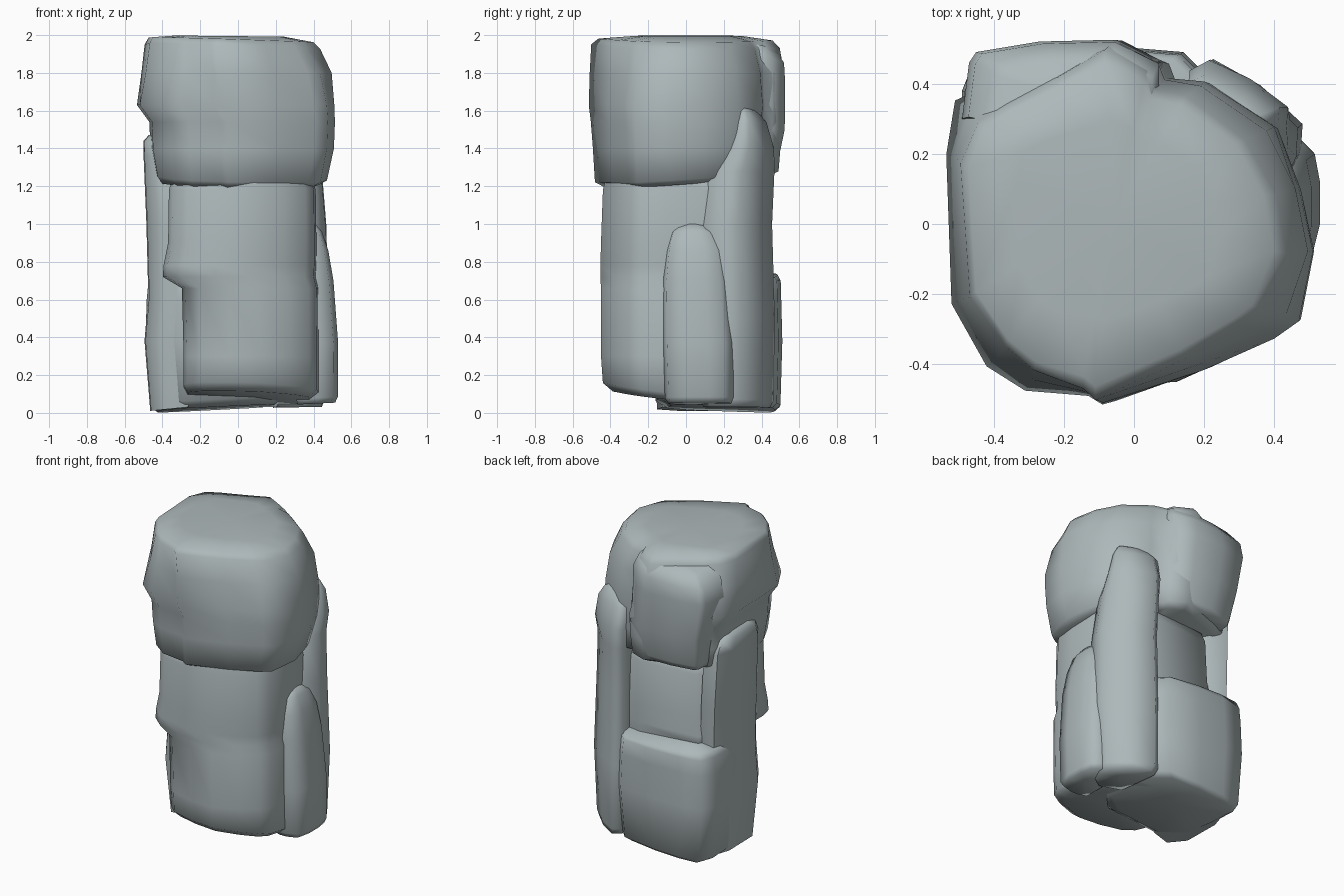
import bpy, bmesh, math
from mathutils import Vector

stone = bpy.data.materials.new("grey_stone")
stone.diffuse_color = (0.42, 0.48, 0.49, 1)


def rock(name, foot, levels):
    """Loft a footprint through levels: (z, x scale, y scale, x shift, y shift, x tilt, y tilt[, corner rounding])."""
    bm = bmesh.new()
    n = len(foot)
    px = sum(p[0] for p in foot) / n
    py = sum(p[1] for p in foot) / n
    rings = []
    for z, sx, sy, dx, dy, tx, ty, *rounding in levels:
        ring = []
        for x, y in foot:
            qx, qy = (x - px) * sx, (y - py) * sy
            k = 1 - sum(rounding) * abs(qx * qy)
            qx, qy = qx * k, qy * k
            ring.append(bm.verts.new((px + qx + dx, py + qy + dy, z + tx * qx + ty * qy)))
        rings.append(ring)
    for a, b in zip(rings, rings[1:]):
        for i in range(n):
            j = (i + 1) % n
            bm.faces.new((a[i], a[j], b[j], b[i]))
    # fan caps around the middle of each end
    for ring in (rings[0], rings[-1]):
        mid = sum((v.co for v in ring), Vector()) / n
        c = bm.verts.new(mid)
        for i in range(n):
            bm.faces.new((ring[i], ring[(i + 1) % n], c))
    bmesh.ops.recalc_face_normals(bm, faces=bm.faces[:])
    me = bpy.data.meshes.new(name)
    bm.to_mesh(me)
    bm.free()
    me.materials.append(stone)
    ob = bpy.data.objects.new(name, me)
    bpy.context.collection.objects.link(ob)
    bpy.ops.object.select_all(action='DESELECT')
    ob.select_set(True)
    bpy.context.view_layer.objects.active = ob
    bpy.ops.object.shade_smooth_by_angle(angle=math.radians(75))
    return ob


# large cap boulder
rock("cap_boulder",
     [(-.535, .2), (-.51, .355), (-.4, .41), (-.22, .47), (-.06, .525), (.07, .47), (.09, .42), (.2, .41),
      (.4, .28), (.47, .1), (.51, -.08), (.47, -.28), (.4, -.33), (.2, -.42), (-.09, -.52), (-.13, -.495),
      (-.31, -.48), (-.42, -.41), (-.52, -.23)],
     [(1.22, .8, .82, .02, 0, -.02, .07),
      (1.25, .87, .93, .03, 0, -.03, .06),
      (1.4, .93, .95, .035, 0, 0, 0),
      (1.54, .94, .97, .035, 0, 0, 0),
      (1.63, 1, .99, 0, 0, 0, 0),
      (1.8, 1, 1, 0, 0, 0, 0, .5),
      (1.94, .95, .98, -.025, -.01, -.03, -.02, .95),
      (1.975, .88, .9, -.03, -.01, -.03, -.01, .9),
      (1.995, .55, .55, -.03, 0, -.01, 0)])

# slab leaning on the back left of the cap
rock("cap_back_slab",
     [(-.49, .3), (-.47, .46), (-.45, .49), (-.27, .52), (-.06, .525), (.07, .46), (.07, .35), (-.05, .25),
      (-.35, .25)],
     [(1.28, .86, .8, .05, -.03, 0, 0),
      (1.31, .9, .9, .05, -.03, 0, 0),
      (1.5, .95, .98, .035, 0, 0, 0),
      (1.75, 1, 1, 0, 0, 0, 0),
      (1.87, .97, .95, .01, 0, .05, -.2),
      (1.94, .8, .8, .04, -.03, .05, -.2)])

# central column, narrower at the lower left, chamfered at the front right
rock("column",
     [(-.37, -.25), (-.37, .22), (-.3, .33), (.1, .36), (.36, .3), (.41, .1), (.415, -.1), (.405, -.24),
      (.36, -.31), (.25, -.38), (.08, -.45), (-.1, -.44), (-.27, -.4), (-.35, -.33)],
     [(.08, .82, .84, .03, .01, -.03, -.12),
      (.12, .91, .97, .045, 0, -.03, -.12),
      (.3, .91, 1, .045, 0, 0, 0),
      (.66, .92, 1, .04, 0, 0, 0),
      (.72, 1.03, 1.01, -.015, 0, 0, 0),
      (.78, 1.03, 1.01, -.012, 0, 0, 0),
      (.9, 1, 1, 0, 0, 0, 0),
      (1.18, .99, .97, 0, 0, 0, 0),
      (1.28, .92, .9, 0, 0, 0, 0)])

# tall slab at the back right
rock("tall_slab",
     [(.16, .43), (.22, .47), (.35, .395), (.465, .285), (.46, .2), (.42, .11), (.36, .07), (.2, .13)],
     [(.03, .85, .88, 0, 0, .02, 0),
      (.07, .96, .97, 0, 0, .02, 0),
      (.5, 1.04, 1, .01, 0, 0, 0),
      (1.0, .98, .98, .005, -.01, 0, 0),
      (1.28, .92, .92, -.01, .015, 0, 0),
      (1.4, .92, .72, -.015, .055, 0, 0),
      (1.54, .85, .5, -.03, .06, 0, 0),
      (1.6, .6, .3, -.03, .05, 0, 0),
      (1.62, .3, .15, -.03, .04, 0, 0)])

# short slab on the right side
rock("short_slab",
     [(.3, -.09), (.36, -.115), (.42, -.12), (.5, -.1), (.525, 0), (.525, .12), (.51, .2), (.46, .25),
      (.3, .23)],
     [(.05, .88, .9, 0, .01, .05, 0),
      (.08, .98, .98, .005, .005, .05, 0),
      (.37, 1, 1, .005, 0, 0, 0),
      (.7, .95, .95, -.015, -.01, 0, 0),
      (.86, .87, .85, -.035, -.01, 0, 0),
      (.96, .72, .66, -.055, -.015, 0, 0),
      (1.0, .4, .3, -.06, -.015, 0, 0)])

# upright slab on the left side
rock("left_slab",
     [(-.49, -.06), (-.495, .22), (-.46, .34), (-.34, .31), (-.27, .2), (-.27, -.15), (-.41, -.18)],
     [(.02, .9, .9, .02, 0, .1, 0),
      (.38, 1, 1, 0, 0, 0, 0),
      (.62, 1, 1, .02, 0, 0, 0),
      (1.0, 1, 1, .01, 0, 0, 0),
      (1.36, 1, .96, -.005, 0, 0, 0),
      (1.44, .95, .8, -.01, 0, 0, 0),
      (1.47, .7, .5, -.01, 0, 0, 0)])

# low rock at the back left foot
rock("foot_rock",
     [(-.46, -.05), (-.49, .2), (-.49, .38), (-.45, .48), (-.3, .505), (-.1, .51), (.14, .49), (.28, .35),
      (.28, -.05), (.1, -.18), (-.3, -.2)],
     [(.02, .8, .8, 0, .02, .05, -.03),
      (.05, .92, .93, 0, .01, .05, -.05),
      (.38, 1, 1, 0, 0, 0, 0),
      (.6, .98, .98, 0, 0, 0, 0),
      (.7, .95, .97, 0, 0, 0, 0),
      (.73, .9, .92, 0, 0, -.04, 0)])
